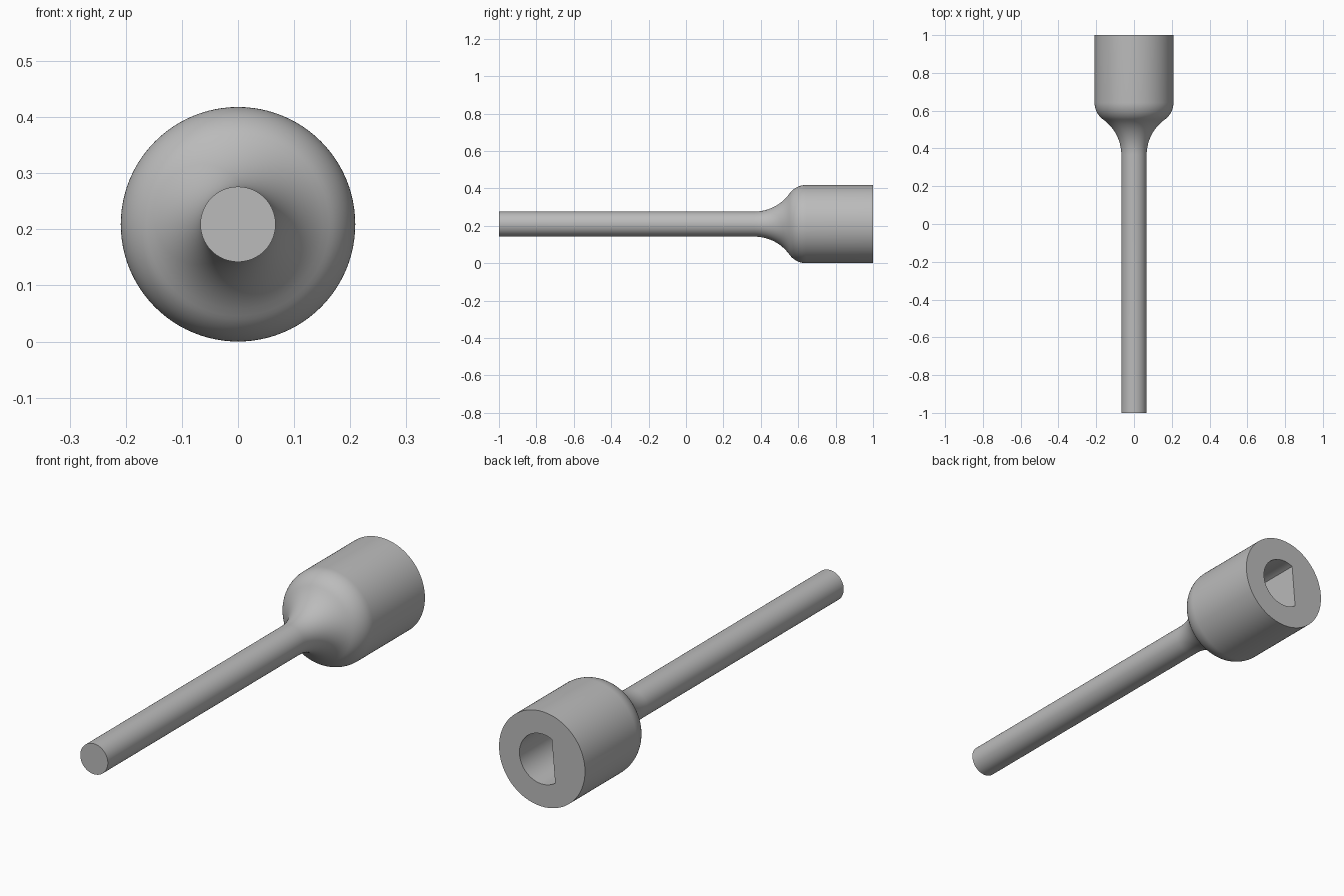
import bpy, bmesh, math
from mathutils import Vector

if "Cube" in bpy.data.objects:
    bpy.data.objects.remove(bpy.data.objects["Cube"])

R_HEAD, R_SHAFT = 0.209, 0.067
AXIS_Z = R_HEAD
SEG = 96


def make_object(name, bm):
    bmesh.ops.recalc_face_normals(bm, faces=bm.faces)
    mesh = bpy.data.meshes.new(name)
    bm.to_mesh(mesh)
    bm.free()
    obj = bpy.data.objects.new(name, mesh)
    bpy.context.collection.objects.link(obj)
    return obj


# Side profile (y, radius): thin shaft, concave flare, rounded shoulder, head
flare_r, shoulder_r, y0 = 0.23, 0.11, 0.366
bend = math.acos(1 - (R_HEAD - R_SHAFT) / (flare_r + shoulder_r))
y1 = y0 + (flare_r + shoulder_r) * math.sin(bend)
profile = [(-1.0, R_SHAFT)]
for i in range(15):
    a = bend * i / 14
    profile.append((y0 + flare_r * math.sin(a), R_SHAFT + flare_r * (1 - math.cos(a))))
for i in range(1, 13):
    a = bend * (1 - i / 12)
    profile.append((y1 - shoulder_r * math.sin(a), R_HEAD - shoulder_r * (1 - math.cos(a))))
profile.append((1.0, R_HEAD))

# Revolve the profile around the long axis and cap both ends
bm = bmesh.new()
rings = []
for y, r in profile:
    rings.append([bm.verts.new((r * math.cos(math.tau * k / SEG), y,
                                AXIS_Z + r * math.sin(math.tau * k / SEG)))
                  for k in range(SEG)])
for a, b in zip(rings, rings[1:]):
    for k in range(SEG):
        n = (k + 1) % SEG
        bm.faces.new((a[k], a[n], b[n], b[k]))
bm.faces.new(rings[0])
bm.faces.new(rings[-1])
body = make_object("socket_shaft", bm)

# D-shaped socket cutter, flat side towards -x and turned slightly
hole_r, flat_dist, flat_dir = 0.11, 0.056, math.radians(175)
half = math.acos(flat_dist / hole_r)
bm = bmesh.new()
outline = []
for i in range(65):
    a = flat_dir + half + (math.tau - 2 * half) * i / 64
    outline.append(bm.verts.new((hole_r * math.cos(a), 0.63,
                                 AXIS_Z + hole_r * math.sin(a))))
face = bm.faces.new(outline)
ext = bmesh.ops.extrude_face_region(bm, geom=[face])
bmesh.ops.translate(bm, vec=Vector((0, 0.5, 0)),
                    verts=[g for g in ext["geom"] if isinstance(g, bmesh.types.BMVert)])
cutter = make_object("socket_cutter", bm)

# Material
grey = bpy.data.materials.new("plain grey")
grey.diffuse_color = (0.5, 0.5, 0.5, 1)
grey.use_nodes = True
grey.node_tree.nodes["Principled BSDF"].inputs["Base Color"].default_value = grey.diffuse_color
for obj in (body, cutter):
    obj.data.materials.append(grey)

# Cut the socket, then drop the helper
mod = body.modifiers.new("socket", 'BOOLEAN')
mod.operation = 'DIFFERENCE'
mod.solver = 'EXACT'
mod.object = cutter
bpy.context.view_layer.objects.active = body
body.select_set(True)
bpy.ops.object.modifier_apply(modifier=mod.name)
bpy.data.objects.remove(cutter, do_unlink=True)

bpy.ops.object.shade_smooth_by_angle(angle=math.radians(30))
